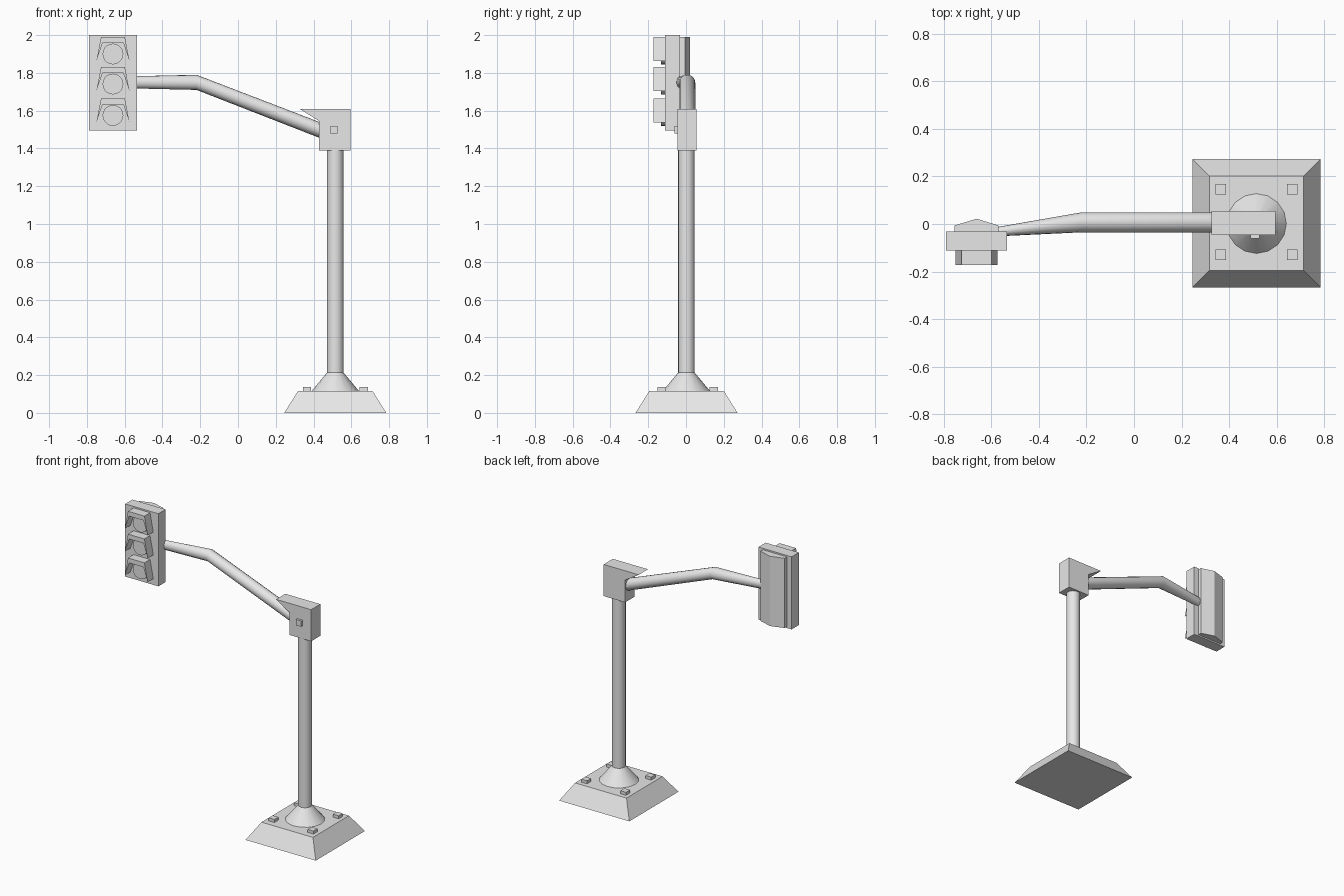
import bpy
import bmesh
from math import cos, sin, tau, radians

cube = bpy.data.objects.get("Cube")
if cube:
    bpy.data.objects.remove(cube, do_unlink=True)

grey = bpy.data.materials.new("plain grey")
grey.use_nodes = True
grey.diffuse_color = (0.8, 0.8, 0.8, 1)
grey.node_tree.nodes["Principled BSDF"].inputs["Base Color"].default_value = (0.8, 0.8, 0.8, 1)


def loft(name, rings, smooth=False):
    """Skin a list of equal-length point rings and cap both ends."""
    bm = bmesh.new()
    loops = [[bm.verts.new(p) for p in ring] for ring in rings]
    n = len(loops[0])
    for a, b in zip(loops, loops[1:]):
        for i in range(n):
            j = (i + 1) % n
            bm.faces.new((a[i], a[j], b[j], b[i]))
    bm.faces.new(loops[0][::-1])
    bm.faces.new(loops[-1])
    bmesh.ops.recalc_face_normals(bm, faces=bm.faces)
    mesh = bpy.data.meshes.new(name)
    bm.to_mesh(mesh)
    bm.free()
    mesh.materials.append(grey)
    obj = bpy.data.objects.new(name, mesh)
    bpy.context.collection.objects.link(obj)
    if smooth:
        bpy.ops.object.select_all(action='DESELECT')
        obj.select_set(True)
        bpy.context.view_layer.objects.active = obj
        bpy.ops.object.shade_smooth_by_angle(angle=radians(30))
    return obj


def rect(x, y, rx, ry, z):
    return [(x + sx * rx, y + sy * ry, z) for sx, sy in ((-1, -1), (1, -1), (1, 1), (-1, 1))]


def box(name, x0, x1, y0, y1, z0, z1):
    cx, cy, rx, ry = (x0 + x1) / 2, (y0 + y1) / 2, (x1 - x0) / 2, (y1 - y0) / 2
    return loft(name, [rect(cx, cy, rx, ry, z) for z in (z0, z1)])


def circle(n):
    return [(cos(tau * i / n), sin(tau * i / n)) for i in range(n)]


def extrude_y(name, profile, y0, y1, smooth=False):
    return loft(name, [[(x, y, z) for x, z in profile] for y in (y0, y1)], smooth)


POLE_X = 0.515
SIGNAL_X = -0.662

# Sloped footing with four bolts
loft("base", [rect(POLE_X, 0.003, 0.27, 0.27, 0), rect(POLE_X, 0.003, 0.198, 0.198, 0.115)])
for sx, side in ((-1, "right"), (1, "left")):
    for y, end in ((-0.13, "front"), (0.147, "back")):
        x = POLE_X + sx * 0.15
        box(f"bolt_{end}_{side}", x - 0.022, x + 0.022, y - 0.022, y + 0.022, 0.11, 0.136)

# Flared collar and pole
for name, stations in (("collar", ((0.11, 0.13), (0.213, 0.044))),
                       ("pole", ((0.2, 0.044), (1.4, 0.044)))):
    loft(name, [[(POLE_X + r * c, 0.002 + r * s, z) for c, s in circle(16)]
                for z, r in stations], True)

# Junction box with pointed hood over the arm
extrude_y("junction_box", [(0.43, 1.39), (0.595, 1.39), (0.595, 1.61), (0.325, 1.61), (0.43, 1.545)],
          -0.046, 0.055)
box("box_knob", 0.489, 0.528, -0.062, -0.04, 1.48, 1.52)

# Bent arm, flattening towards the signal: x, y, z, half width, half height
arm = ((0.47, 0.007, 1.483, 0.042, 0.042),
       (-0.22, 0.007, 1.75, 0.042, 0.04),
       (-0.6, -0.035, 1.75, 0.018, 0.031))
loft("arm", [[(x, y + ry * c, z + rz * s) for c, s in circle(16)] for x, y, z, ry, rz in arm], True)

# Signal housing with ridged back cover
box("signal_housing", -0.79, -0.535, -0.111, -0.032, 1.495, 2.0)
cover = [(-0.092, -0.04), (0.092, -0.04), (0.092, -0.006), (0, 0.022), (-0.092, -0.006)]
loft("back_cover", [[(SIGNAL_X + x, y, z) for x, y in cover] for z in (1.505, 1.99)])

# Three lamps, each under a splayed visor
visor = [(-0.088, -0.128), (-0.063, 0), (0.063, 0), (0.088, -0.128), (0.055, -0.032), (-0.055, -0.032)]
for name, top in (("top", 1.99), ("middle", 1.831), ("bottom", 1.665)):
    extrude_y(f"visor_{name}", [(SIGNAL_X + x, top + z) for x, z in visor], -0.173, -0.105)
    extrude_y(f"lamp_{name}", [(SIGNAL_X + 0.055 * c, top - 0.09 + 0.055 * s) for c, s in circle(20)],
              -0.132, -0.105, True)
